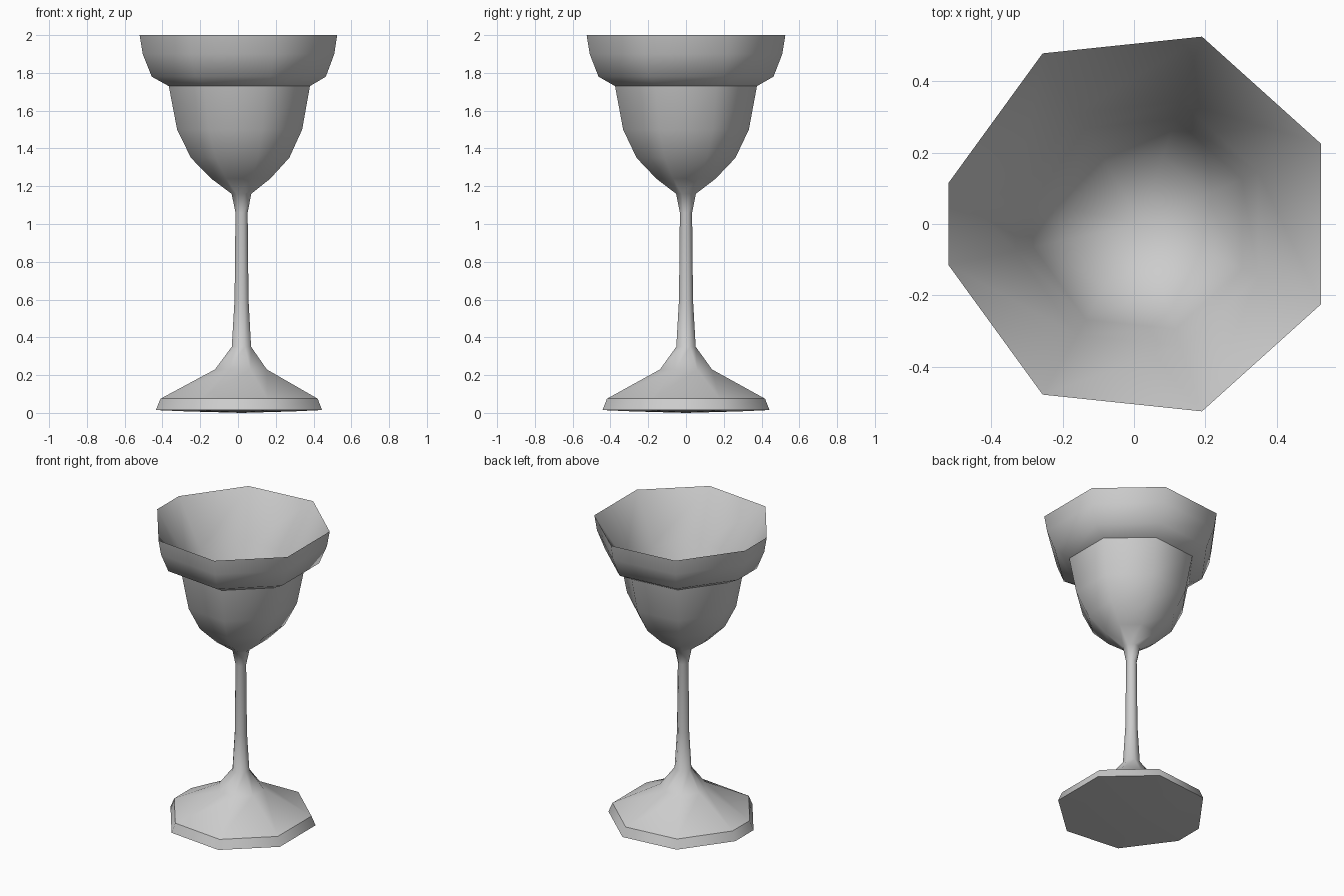
import bpy, bmesh
from math import cos, sin, radians

cube = bpy.data.objects.get("Cube")
if cube:
    bpy.data.objects.remove(cube, do_unlink=True)

# One pale grey for the whole glass
GREY = (0.604, 0.604, 0.604, 1.0)
mat = bpy.data.materials.new("pale grey")
mat.use_nodes = True
mat.diffuse_color = GREY
mat.node_tree.nodes["Principled BSDF"].inputs["Base Color"].default_value = GREY

# Uneven eight-sided section: seven wide sides and one narrow side at -x
ANGLES = [radians(-168 + 48 * i) for i in range(8)]
AXIS_X = 0.02


def turned_part(name, profile, sharp_rings=()):
    """Sweep (radius, height) points round the axis; radius 0 makes a pole."""
    bm = bmesh.new()
    rings = []
    for r, z in profile:
        if r == 0:
            rings.append([bm.verts.new((AXIS_X, 0, z))] * len(ANGLES))
        else:
            rings.append([bm.verts.new((AXIS_X + r * cos(a), r * sin(a), z))
                          for a in ANGLES])
    n = len(ANGLES)
    for low, high in zip(rings, rings[1:]):
        for j in range(n):
            k = (j + 1) % n
            corners = [low[j], low[k], high[k], high[j]]
            face = bm.faces.new(list(dict.fromkeys(corners)))
            face.smooth = True
    # Crisp creases round the chosen rings
    for i in sharp_rings:
        for j in range(n):
            edge = bm.edges.get((rings[i][j], rings[i][(j + 1) % n]))
            edge.smooth = False
    mesh = bpy.data.meshes.new(name)
    bm.to_mesh(mesh)
    bm.free()
    mesh.materials.append(mat)
    obj = bpy.data.objects.new(name, mesh)
    bpy.context.collection.objects.link(obj)
    return obj


# Foot plate: slightly domed underside and bevelled edge
turned_part("foot_plate",
            [(0, 0), (0.3, 0.008), (0.465, 0.015), (0.44, 0.075)],
            sharp_rings=[2])

# Foot slope, stem and lower bowl
turned_part("stem_and_lower_bowl",
            [(0.44, 0.075), (0.145, 0.23), (0.054, 0.35), (0.039, 0.6),
             (0.034, 1.06), (0.055, 1.16), (0.165, 1.24), (0.275, 1.35),
             (0.35, 1.5), (0.395, 1.73)])

# Wide upper cup, folding over the thin rim into the hollow inside
turned_part("upper_cup",
            [(0.395, 1.73), (0.487, 1.78), (0.536, 1.9), (0.553, 2.0),
             (0.36, 1.71), (0.31, 1.5), (0.2, 1.33), (0, 1.25)],
            sharp_rings=[3])
